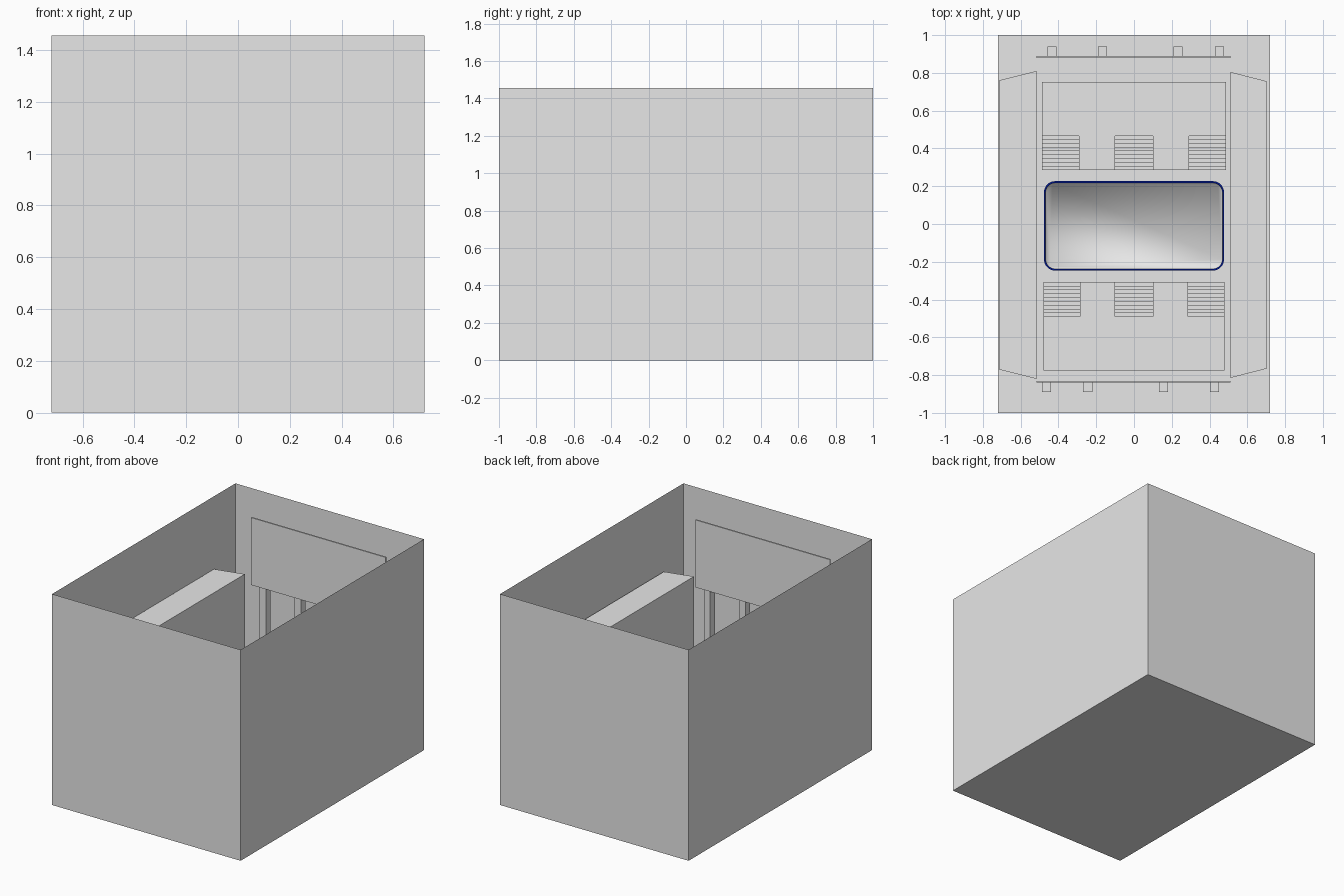
import bpy, bmesh, math
from mathutils import Vector

if "Cube" in bpy.data.objects:
    bpy.data.objects.remove(bpy.data.objects["Cube"])


def material(name, colour):
    m = bpy.data.materials.new(name)
    m.diffuse_color = (*colour, 1)
    m.use_nodes = True
    m.node_tree.nodes["Principled BSDF"].inputs["Base Color"].default_value = m.diffuse_color
    return m


GREY = material("light grey", (0.8, 0.8, 0.8))
BLUE = material("deep blue", (0.0, 0.01, 0.33))


def finish(bm, name, mats=(GREY,)):
    bmesh.ops.recalc_face_normals(bm, faces=bm.faces)
    me = bpy.data.meshes.new(name)
    bm.to_mesh(me)
    bm.free()
    for m in mats:
        me.materials.append(m)
    ob = bpy.data.objects.new(name, me)
    bpy.context.collection.objects.link(ob)
    return ob


def prism(name, points, offset):
    """Extrude a closed outline of 3D points along an offset."""
    bm = bmesh.new()
    face = bm.faces.new([bm.verts.new(p) for p in points])
    ext = bmesh.ops.extrude_face_region(bm, geom=[face], use_keep_orig=True)
    moved = [v for v in ext["geom"] if isinstance(v, bmesh.types.BMVert)]
    bmesh.ops.translate(bm, verts=moved, vec=Vector(offset))
    return finish(bm, name)


def box(name, x0, x1, y0, y1, z0, z1):
    return prism(name, [(x0, y0, z0), (x1, y0, z0), (x1, y1, z0), (x0, y1, z0)],
                 (0, 0, z1 - z0))


# Open-topped hall: floor and four thin walls
W, D, H = 0.72, 1.0, 1.456
bm = bmesh.new()
corners = [(-W, -D), (W, -D), (W, D), (-W, D)]
low = [bm.verts.new((x, y, 0)) for x, y in corners]
top = [bm.verts.new((x, y, H)) for x, y in corners]
bm.faces.new(low[::-1])
for i in range(4):
    j = (i + 1) % 4
    bm.faces.new((low[i], low[j], top[j], top[i]))
finish(bm, "hall_walls_and_floor")

# Tall side blocks with slanted ends
for name, xo, xi, yo0, yi0, yo1, yi1, h in (
        ("left_side_block", -0.715, -0.515, -0.77, -0.82, 0.76, 0.81, 0.957),
        ("right_side_block", 0.705, 0.51, -0.765, -0.815, 0.755, 0.805, 0.94)):
    prism(name, [(xo, yo0, 0), (xi, yi0, 0), (xi, yi1, 0), (xo, yo1, 0)], (0, 0, h))

# Stands with three inset stairways each, and a board on posts behind
STAND_H, STEPS = 0.3, 10


def stand(name, s, half, inner, y_near, y_top, y_far):
    stairs = [(-half, -inner), (-0.1, 0.1), (inner, half)]
    # comb-shaped platform leaving gaps for the stairs
    outline = [(-half, y_far), (-half, y_top), (-inner, y_top), (-inner, y_near),
               (-0.1, y_near), (-0.1, y_top), (0.1, y_top), (0.1, y_near),
               (inner, y_near), (inner, y_top), (half, y_top), (half, y_far)]
    prism(name + "_platform", [(x, s * y, 0) for x, y in outline], (0, 0, STAND_H))
    run, rise = (y_top - y_near) / STEPS, STAND_H / STEPS
    profile = [(y_top, 0), (y_near, 0)]
    for i in range(STEPS):
        profile += [(y_near + i * run, (i + 1) * rise),
                    (y_near + (i + 1) * run, (i + 1) * rise)]
    for k, (x0, x1) in enumerate(stairs):
        prism(f"{name}_stairs_{k + 1}", [(x0, s * y, z) for y, z in profile],
              (x1 - x0, 0, 0))


def board(name, s, y, thick, posts, z0, z1):
    ys = sorted((s * (y - thick), s * y))
    box(name + "_board", -0.517, 0.51, *ys, z0, z1)
    ys = sorted((s * y, s * (y + 0.05)))
    for k, x in enumerate(posts):
        box(f"{name}_post_{k + 1}", x - 0.024, x + 0.024, *ys, 0, z1 - 0.1)


stand("back_stand", 1, 0.488, 0.292, 0.285, 0.487, 0.753)
stand("front_stand", -1, 0.48, 0.287, 0.307, 0.51, 0.775)
board("back", 1, 0.89, 0.01, (-0.434, -0.167, 0.234, 0.452), 0.855, 1.32)
board("front", -1, 0.84, 0.01, (-0.463, -0.245, 0.157, 0.427), 0.86, 1.325)


# Rounded rink: blue outer boards and rim, smooth grey basin inside
def ring(bm, inset, z, r=0.06, seg=5):
    cx, cy, hx, hy = 0.0, -0.01, 0.477, 0.237
    verts = []
    for q, (sx, sy) in enumerate(((1, 1), (-1, 1), (-1, -1), (1, -1))):
        for i in range(seg + 1):
            a = math.radians(90 * q + 90 * i / seg)
            verts.append(bm.verts.new((cx + sx * (hx - r) + (r - inset) * math.cos(a),
                                       cy + sy * (hy - r) + (r - inset) * math.sin(a), z)))
    return verts


bm = bmesh.new()
rings = [ring(bm, 0, 0.0), ring(bm, 0, 0.07), ring(bm, 0.009, 0.07), ring(bm, 0.012, 0.01)]
n = len(rings[0])
for k in range(3):
    for i in range(n):
        j = (i + 1) % n
        f = bm.faces.new((rings[k][i], rings[k][j], rings[k + 1][j], rings[k + 1][i]))
        f.material_index = 1 if k < 2 else 0
        f.smooth = k == 2
basin = bm.faces.new(rings[3])
basin.smooth = True
finish(bm, "rink", (GREY, BLUE))
